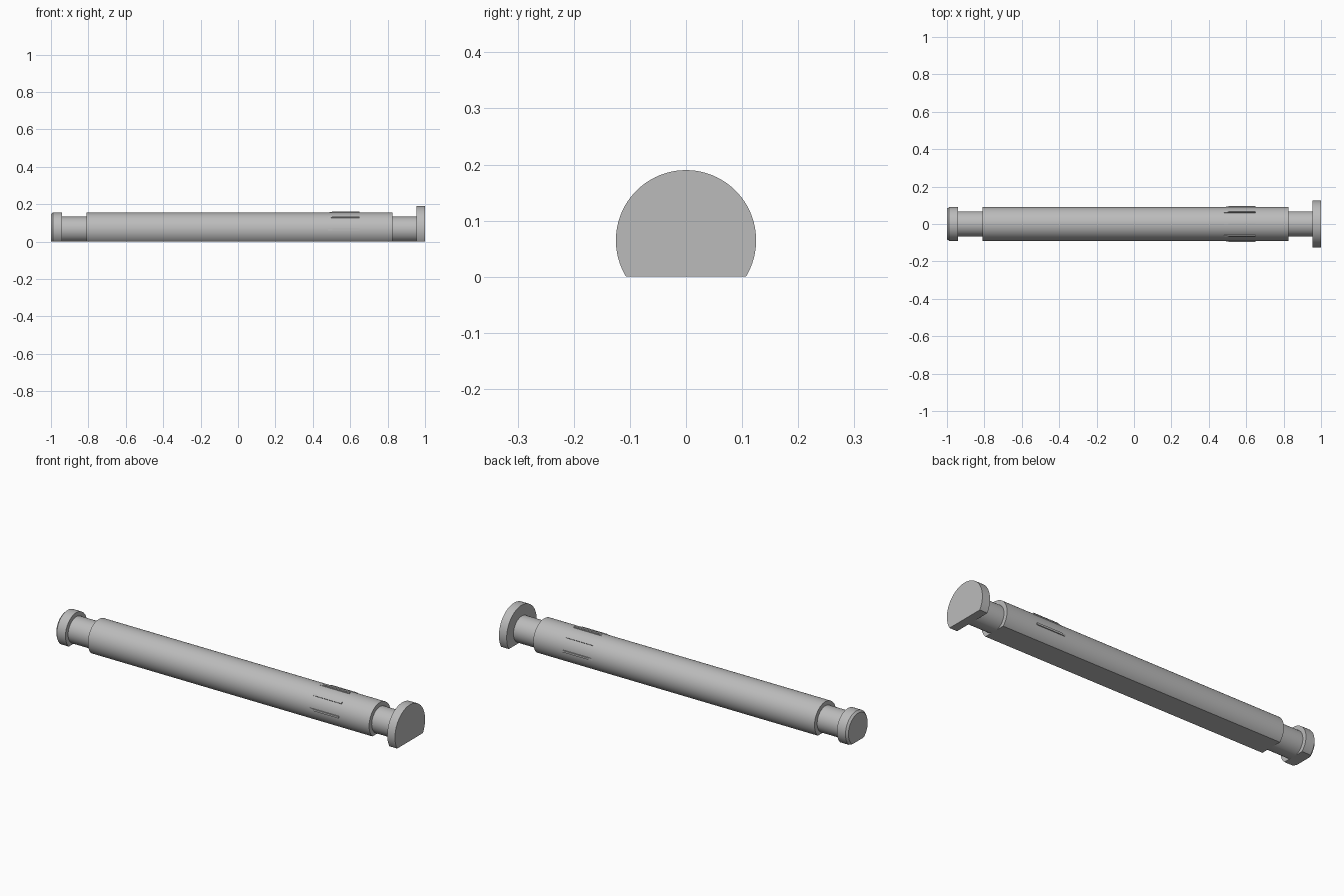
import bpy, bmesh, math
from mathutils import Matrix

cube = bpy.data.objects.get("Cube")
if cube:
    bpy.data.objects.remove(cube, do_unlink=True)

AXIS_Z = 0.065
SEGMENTS = 96

grey = bpy.data.materials.new("plain grey")
grey.use_nodes = True
colour = (0.5, 0.5, 0.5, 1)
grey.diffuse_color = colour
grey.node_tree.nodes["Principled BSDF"].inputs["Base Color"].default_value = colour


def finish(name, bm, smooth=True):
    bmesh.ops.recalc_face_normals(bm, faces=bm.faces)
    mesh = bpy.data.meshes.new(name)
    bm.to_mesh(mesh)
    bm.free()
    mesh.materials.append(grey)
    obj = bpy.data.objects.new(name, mesh)
    bpy.context.collection.objects.link(obj)
    if smooth:
        bpy.ops.object.select_all(action="DESELECT")
        obj.select_set(True)
        bpy.context.view_layer.objects.active = obj
        bpy.ops.object.shade_smooth_by_angle(angle=math.radians(30))
    return obj


def turned_part(name, profile):
    """Lathe (x, radius) points about the pin axis, then mill the underside flat."""
    bm = bmesh.new()
    rings = []
    for x, r in profile:
        angles = [math.tau * i / SEGMENTS for i in range(SEGMENTS)]
        rings.append([bm.verts.new((x, r * math.cos(a), AXIS_Z + r * math.sin(a)))
                      for a in angles])
    for a, b in zip(rings, rings[1:]):
        for i in range(SEGMENTS):
            j = (i + 1) % SEGMENTS
            bm.faces.new((a[i], a[j], b[j], b[i]))
    bm.faces.new(rings[0])
    bm.faces.new(rings[-1])
    cut = bmesh.ops.bisect_plane(bm, geom=bm.verts[:] + bm.edges[:] + bm.faces[:],
                                 plane_co=(0, 0, 0), plane_no=(0, 0, -1),
                                 clear_outer=True)
    edges = [e for e in cut["geom_cut"] if isinstance(e, bmesh.types.BMEdge)]
    bmesh.ops.contextual_create(bm, geom=edges)
    return finish(name, bm)


# Shaft, necks and heads
turned_part("end_collar", [(-1, 0.08), (-0.99, 0.09), (-0.94, 0.09)])
turned_part("collar_neck", [(-0.94, 0.068), (-0.81, 0.068)])
turned_part("shaft", [(-0.81, 0.09), (0.825, 0.09)])
turned_part("head_neck", [(0.825, 0.068), (0.955, 0.068)])
turned_part("head", [(0.955, 0.125), (1, 0.125)])

# Grip ribs with a sloped lead-in, spaced around the upper shaft
for n in range(5):
    bm = bmesh.new()
    side = [(0.48, 0.085), (0.48, 0.09), (0.505, 0.095), (0.65, 0.095), (0.65, 0.085)]
    face = bm.faces.new([bm.verts.new((x, -0.005, r)) for x, r in side])
    made = bmesh.ops.extrude_face_region(bm, geom=[face])["geom"]
    verts = [v for v in made if isinstance(v, bmesh.types.BMVert)]
    bmesh.ops.translate(bm, verts=verts, vec=(0, 0.01, 0))
    turn = Matrix.Rotation(math.radians(45 * (n - 2)), 4, "X")
    bm.transform(Matrix.Translation((0, 0, AXIS_Z)) @ turn)
    finish(f"grip_rib_{n + 1}", bm, smooth=False)
